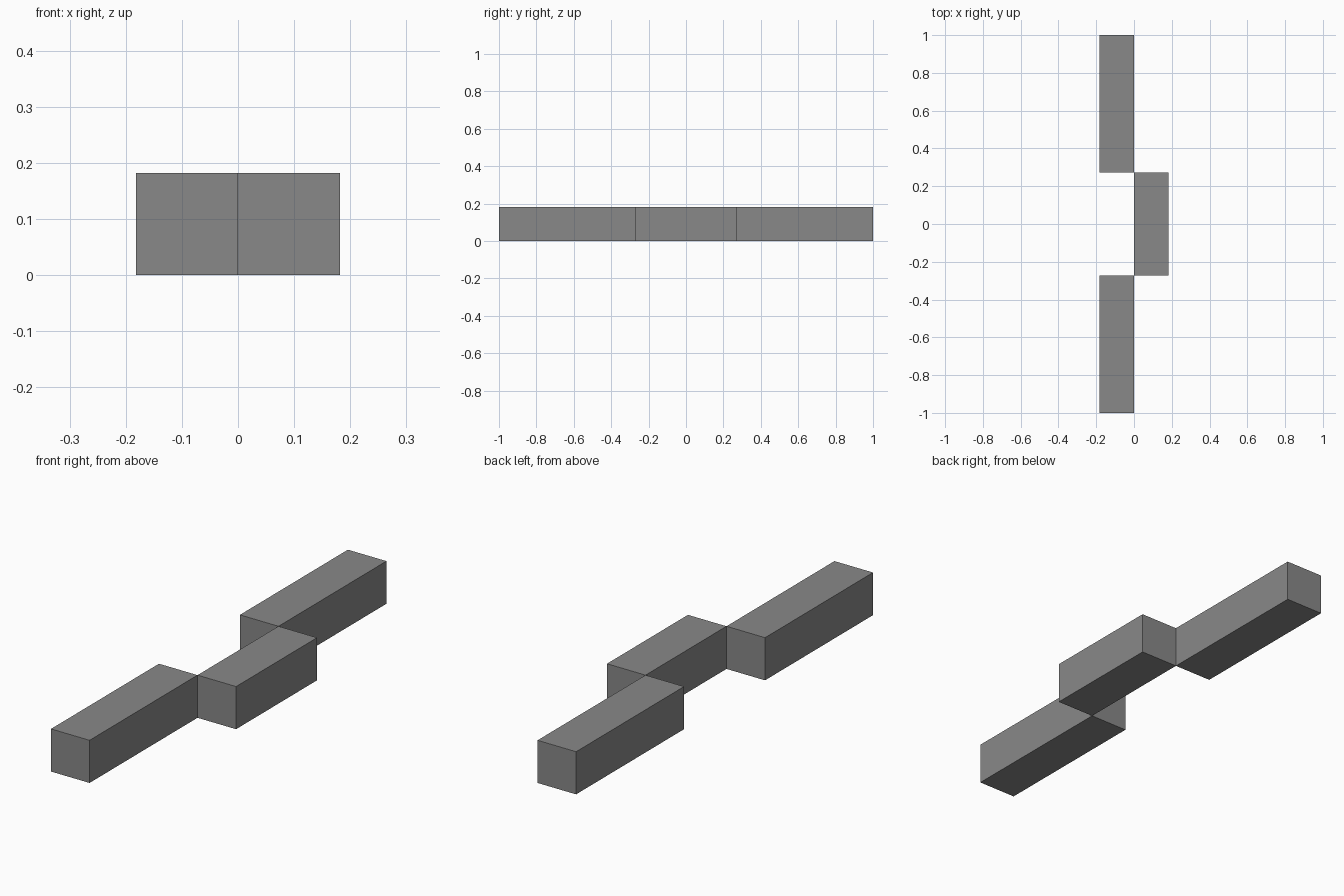
import bpy

cube = bpy.data.objects.get("Cube")
if cube:
    bpy.data.objects.remove(cube, do_unlink=True)

UNIT = 2 / 11  # width of a beam; the full length is eleven widths

grey = bpy.data.materials.new("mid grey")
grey.use_nodes = True
colour = (0.25, 0.25, 0.25, 1)
grey.diffuse_color = colour
grey.node_tree.nodes["Principled BSDF"].inputs["Base Color"].default_value = colour


def beam(name, side, y, length):
    """Square beam lying along y, on one side of the centre line."""
    bpy.ops.mesh.primitive_cube_add(size=1, location=(side * UNIT / 2, y * UNIT, UNIT / 2))
    obj = bpy.context.object
    obj.name = name
    obj.scale = (UNIT, length * UNIT, UNIT)
    bpy.ops.object.transform_apply(location=False, rotation=False, scale=True)
    obj.data.materials.append(grey)


# Outer beams on the right, middle beam offset to the left
beam("front_beam", -1, -3.5, 4)
beam("middle_beam", 1, 0, 3)
beam("back_beam", -1, 3.5, 4)
